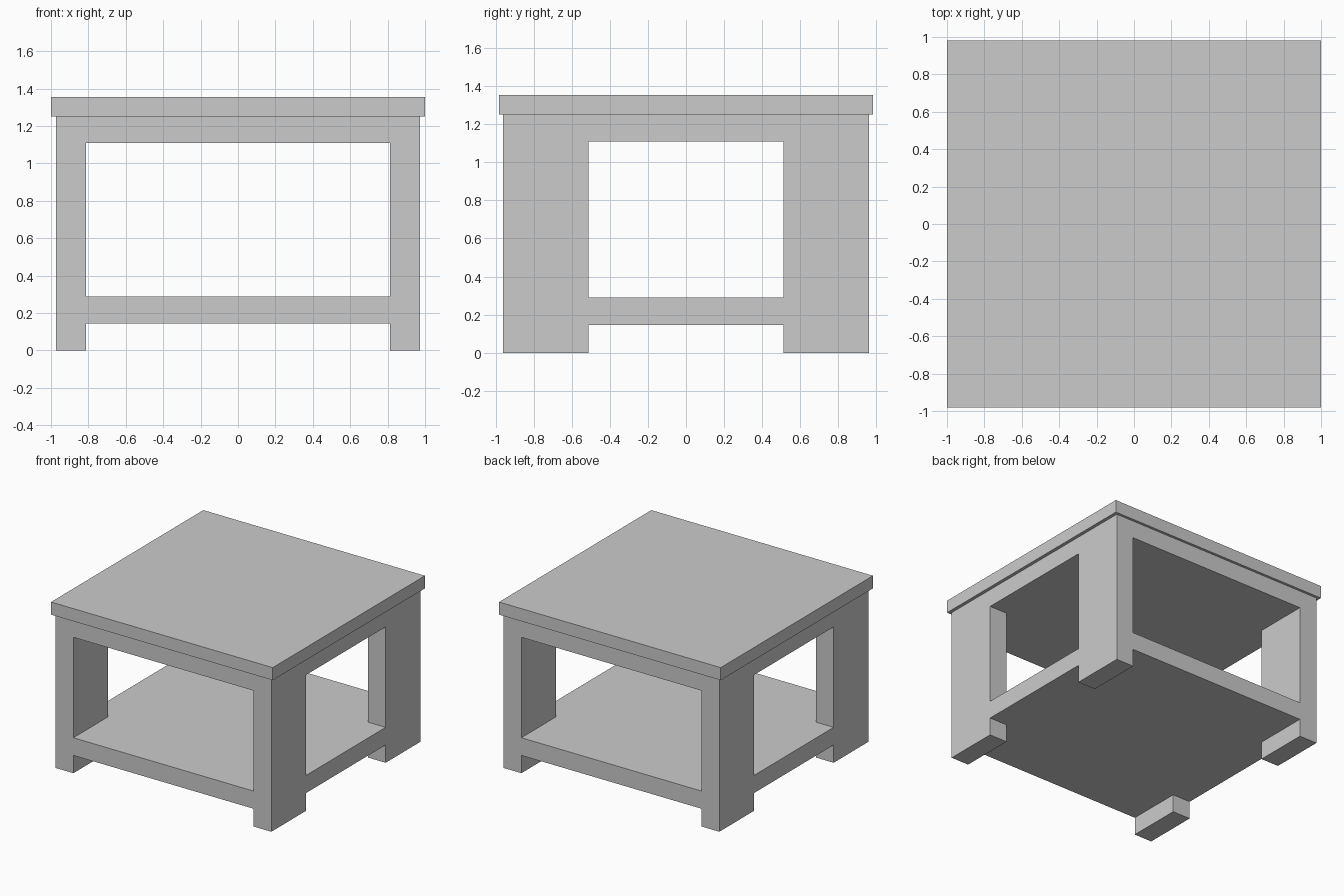
import bpy, bmesh

if "Cube" in bpy.data.objects:
    bpy.data.objects.remove(bpy.data.objects["Cube"])


def lattice(name, xs, ys, zs, solid):
    """Watertight skin around the filled cells of a box lattice."""
    size = (len(xs) - 1, len(ys) - 1, len(zs) - 1)

    def filled(c):
        return all(0 <= c[a] < size[a] for a in range(3)) and solid(*c)

    bm = bmesh.new()
    verts = {}

    def vert(k):
        if k not in verts:
            verts[k] = bm.verts.new((xs[k[0]], ys[k[1]], zs[k[2]]))
        return verts[k]

    cells = [(i, j, k) for i in range(size[0]) for j in range(size[1]) for k in range(size[2])]
    for c in filter(filled, cells):
        for a in range(3):
            u, v = (a + 1) % 3, (a + 2) % 3
            for side in (0, 1):
                n = list(c)
                n[a] += 2 * side - 1
                if filled(n):
                    continue
                corners = []
                for du, dv in ((0, 0), (1, 0), (1, 1), (0, 1)):
                    p = list(c)
                    p[a] += side
                    p[u] += du
                    p[v] += dv
                    corners.append(vert(tuple(p)))
                bm.faces.new(corners if side else corners[::-1])
    mesh = bpy.data.meshes.new(name)
    bm.to_mesh(mesh)
    bm.free()
    obj = bpy.data.objects.new(name, mesh)
    bpy.context.collection.objects.link(obj)
    return obj


# Frame: four corner legs joined flush with the lower shelf and upper apron slab
lattice("table_frame",
        (-0.973, -0.813, 0.813, 0.973),
        (-0.96, -0.513, 0.513, 0.96),
        (0, 0.145, 0.289, 1.108, 1.251),
        lambda i, j, k: k in (1, 3) or (i != 1 and j != 1))

# Overhanging table top
lattice("table_top", (-1, 1), (-0.981, 0.981), (1.251, 1.354), lambda i, j, k: True)
